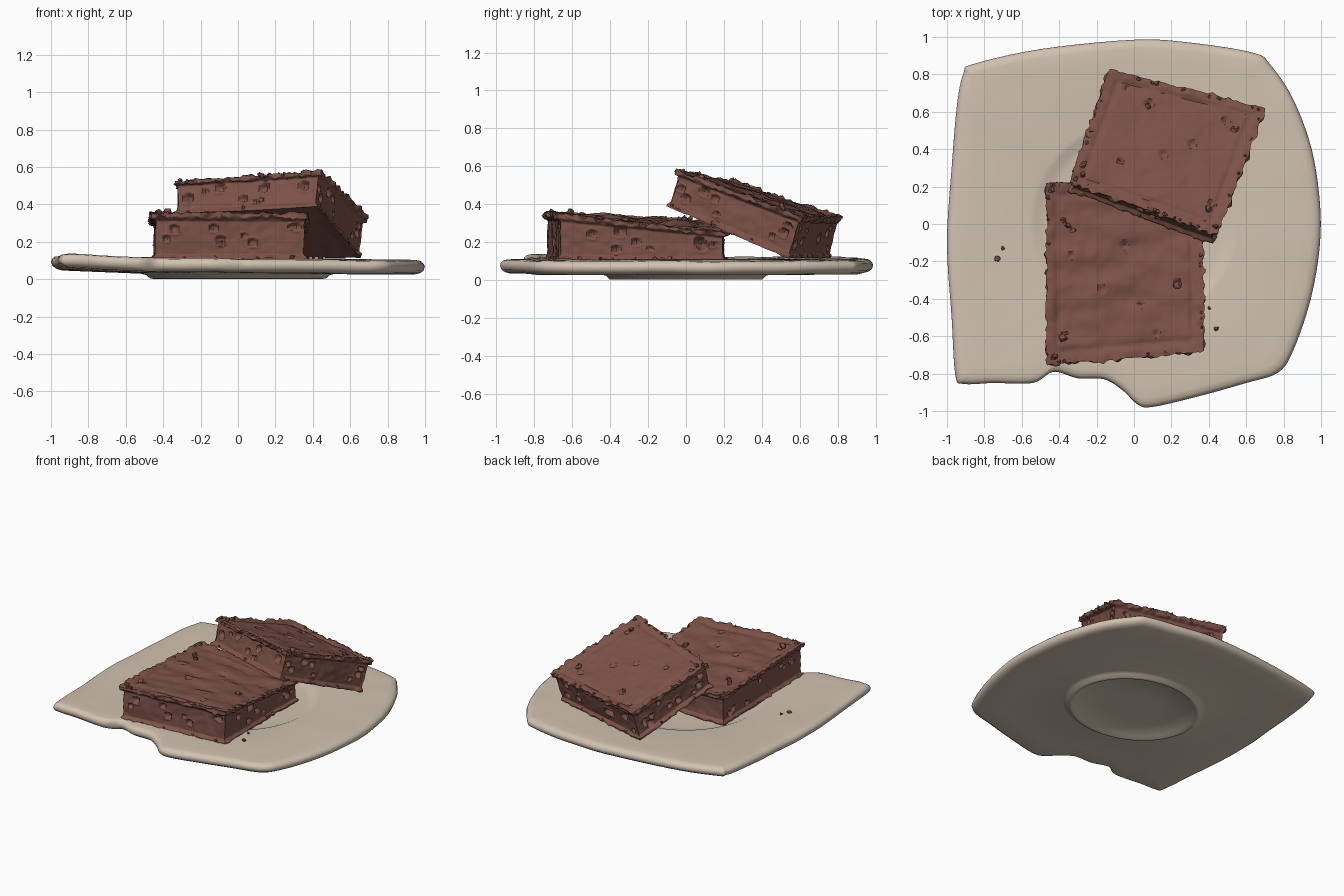
import bpy, bmesh, math, random
from mathutils import Vector, Matrix, noise

if "Cube" in bpy.data.objects:
    bpy.data.objects.remove(bpy.data.objects["Cube"])

random.seed(7)


def material(name, col):
    m = bpy.data.materials.new(name)
    m.diffuse_color = (*col, 1)
    m.use_nodes = True
    m.node_tree.nodes["Principled BSDF"].inputs["Base Color"].default_value = m.diffuse_color
    return m


CHOC = material("chocolate brown", (0.205, 0.085, 0.066))
CERAMIC = material("warm cream ceramic", (0.64, 0.54, 0.44))


def finish(bm, name, mat, angle=40):
    bmesh.ops.recalc_face_normals(bm, faces=bm.faces)
    me = bpy.data.meshes.new(name)
    bm.to_mesh(me)
    bm.free()
    me.materials.append(mat)
    ob = bpy.data.objects.new(name, me)
    bpy.context.collection.objects.link(ob)
    bpy.ops.object.select_all(action='DESELECT')
    ob.select_set(True)
    bpy.context.view_layer.objects.active = ob
    bpy.ops.object.shade_smooth_by_angle(angle=math.radians(angle))
    return ob


def smooth(a, b, x):
    t = min(1, max(0, (x - a) / (b - a)))
    return t * t * (3 - 2 * t)


# ---- plate: irregular outline, rounded rim, round well and foot ----
OUTLINE = [(-.91, .81), (-.86, .855), (-.5, .935), (0, .985), (.3, .97), (.64, .915),
           (.73, .85), (.85, .67), (.95, .4), (.995, .1), (.99, -.15), (.94, -.42),
           (.85, -.68), (.77, -.795), (.6, -.85), (.35, -.92), (.1, -.978), (.02, -.965),
           (-.06, -.89), (-.16, -.83), (-.3, -.825), (-.43, -.79), (-.54, -.85),
           (-.75, -.85), (-.91, -.855), (-.955, -.81), (-.975, -.5), (-1, -.1),
           (-.975, .3), (-.945, .65)]


def resample(pts, n=5):
    out, k = [], len(pts)
    for i in range(k):
        p0, p1, p2, p3 = (Vector(pts[(i + j - 1) % k]) for j in range(4))
        for s in range(n):
            t = s / n
            out.append(0.5 * (2 * p1 + (p2 - p0) * t + (2 * p0 - 5 * p1 + 4 * p2 - p3) * t * t
                              + (3 * p1 - p0 - 3 * p2 + p3) * t ** 3))
    return out


# (kind, size, z): "o" scales the outline, "c" is a circle, "e" an ellipse
RINGS = [("c", .2, .088), ("c", .46, .088), ("c", .5, .092), ("c", .53, .106), ("c", .56, .110),
         ("o", .80, .110), ("o", .88, .111), ("o", .95, .112), ("o", .98, .107), ("o", .995, .094),
         ("o", 1, .078), ("o", .993, .058), ("o", .975, .045), ("o", .95, .038), ("o", .8, .034),
         ("e", .52, .030), ("e", .49, .022), ("e", .47, .004), ("e", .45, .002), ("e", .43, .018),
         ("e", .2, .020)]


def build_plate():
    bm = bmesh.new()
    loops = []
    for kind, s, z in RINGS:
        loop = []
        for p in resample(OUTLINE):
            d = p.normalized()
            q = p * s if kind == "o" else Vector((d.x * s, d.y * s * (.86 if kind == "e" else 1)))
            w = smooth(.55, .95, q.length)
            dz = w * (-.012 * q.x + .006 * noise.noise((q.x * 4, q.y * 4, 0)))
            dz += .012 * smooth(.9, 1.25, q.length) * (q.x < 0 and q.y < 0)
            loop.append(bm.verts.new((q.x, q.y, z + dz)))
        loops.append(loop)
    n = len(loops[0])
    for a, b in zip(loops, loops[1:]):
        for i in range(n):
            bm.faces.new((a[i], a[(i + 1) % n], b[(i + 1) % n], b[i]))
    bm.faces.new(loops[0])
    bm.faces.new(loops[-1])
    finish(bm, "plate", CERAMIC, 50)


# ---- brownies: finely cut blocks bent onto eight corners, with crust and pits ----
def block_point(c, u, v, w):
    def quad(k):
        a, b, d, e = (Vector(p) for p in c[k:k + 4])
        return a.lerp(b, u).lerp(e.lerp(d, u), v)
    return quad(0).lerp(quad(4), w)


def build_brownie(name, corners, wrinkle, top_pits, seed):
    bm = bmesh.new()
    bmesh.ops.create_cube(bm, size=1)
    bmesh.ops.subdivide_edges(bm, edges=bm.edges[:], cuts=65, use_grid_fill=True)
    uvw = []
    for v in bm.verts:
        t = v.co + Vector((.5, .5, .5))
        uvw.append(t)
        v.co = block_point(corners, *t)
    bmesh.ops.recalc_face_normals(bm, faces=bm.faces)
    bm.normal_update()
    rnd = random.Random(seed)
    # pits on the four sides and on the top: centre, radius, depth
    pits = []
    for side in range(4):
        for _ in range(9):
            a, h = rnd.uniform(.06, .94), rnd.uniform(.22, .75)
            u, v = [(a, 0), (1, a), (a, 1), (0, a)][side]
            r = rnd.uniform(.015, .033)
            pits.append((block_point(corners, u, v, h), r, r * .9))
    for u, v in top_pits:
        pits.append((block_point(corners, u, v, 1), rnd.uniform(.018, .03), .016))
    off = Vector((seed * 3.1, seed * 1.7, seed))
    moves = []
    for v, t in zip(bm.verts, uvw):
        p, nrm = v.co.copy(), v.normal.copy()
        d = .009 * noise.noise(p * 7 + off) + .004 * noise.noise(p * 22 + off)
        side_edge = min(t.x, 1 - t.x, t.y, 1 - t.y)
        move = Vector()
        if side_edge < .001:
            # side walls: hollow middle, ragged lips at the top and bottom
            out = Vector((nrm.x, nrm.y, 0)).normalized()
            lip = smooth(.82, .92, t.z) + .8 * smooth(.14, .05, t.z)
            rag = max(0, noise.noise(p * 28 + off)) + .3
            move += out * (lip * .028 * rag - .012 * (1 - min(1, lip)))
            move.z += .016 * lip * noise.noise(p * 35 - off) * (t.z > .5)
        if t.z > .999:
            # top crust: rolled border and folds
            q = Vector((p.x * 4, p.y * 9, seed))
            d += wrinkle * noise.noise(q) * smooth(0, .1, side_edge)
            d += .010 * smooth(.07, .0, side_edge) * (noise.noise(p * 16 + off) + .3)
            d -= .009 * math.exp(-((side_edge - .06) / .02) ** 2)
        for c, r, depth in pits:
            k = (p - c).length / r
            if k < 1.6:
                d += -depth * (1 - smooth(.3, 1, k)) + .004 * math.exp(-((k - 1.15) / .2) ** 2)
        moves.append(move + nrm * d)
    for v, m in zip(bm.verts, moves):
        v.co += m
        v.co.z = max(v.co.z, .09)
    finish(bm, name, CHOC, 45)


LOWER = [(-.45, -.74, .10), (.36, -.67, .10), (.35, .20, .10), (-.46, .21, .10),
         (-.45, -.74, .355), (.365, -.67, .35), (.35, .20, .245), (-.46, .21, .315)]
UPPER = [(-.34, .18, .345), (.42, -.10, .39), (.65, .54, .115), (-.15, .76, .115),
         (-.33, .23, .525), (.44, -.045, .58), (.685, .61, .335), (-.12, .81, .33)]

# ---- crumbs: little angular lumps on the crust edges and the plate ----
def crumb(bm, pos, r):
    rot = Matrix.Rotation(random.uniform(0, 6.28), 4, Vector((random.random(), random.random(), 1)))
    ret = bmesh.ops.create_icosphere(bm, subdivisions=1, radius=r,
                                     matrix=Matrix.Translation(pos) @ rot)
    for v in ret["verts"]:
        v.co += Vector(random.uniform(-.35, .35) * r for _ in range(3))


def build_crust_crumbs(name, corners, spots):
    bm = bmesh.new()
    for _ in range(46):
        a = random.random()
        u, v = random.choice([(a, 0), (1, a), (a, 1), (0, a)])
        w = random.choice([1, 1, .97, .06])
        crumb(bm, block_point(corners, u, v, w), random.uniform(.007, .015))
    for u, v in spots:
        crumb(bm, block_point(corners, u, v, 1.02), random.uniform(.014, .022))
    finish(bm, name, CHOC, 20)


build_plate()
build_brownie("lower_brownie", LOWER, .022,
              [(.1, .15), (.15, .6), (.35, .4), (.6, .3), (.84, .42), (.5, .65), (.7, .12)], 2)
build_brownie("upper_brownie", UPPER, .007,
              [(.12, .9), (.3, .82), (.9, .2), (.8, .85), (.5, .45), (.25, .3), (.65, .6)], 5)
build_crust_crumbs("lower_crust_crumbs", LOWER,
                   [(.1, .8), (.13, .77), (.16, .74), (.84, .4), (.09, .13), (.03, .03), (.02, .97)])
build_crust_crumbs("upper_crust_crumbs", UPPER,
                   [(.05, .08), (.03, .16), (.88, .8), (.9, .15), (.3, .8), (.02, .03), (.98, .04)])

bm = bmesh.new()
for x, y, r in [(-.73, -.19, .018), (-.70, -.13, .012), (.44, -.56, .013), (.40, -.45, .009)]:
    crumb(bm, Vector((x, y, .115)), r)
finish(bm, "plate_crumbs", CHOC, 20)
